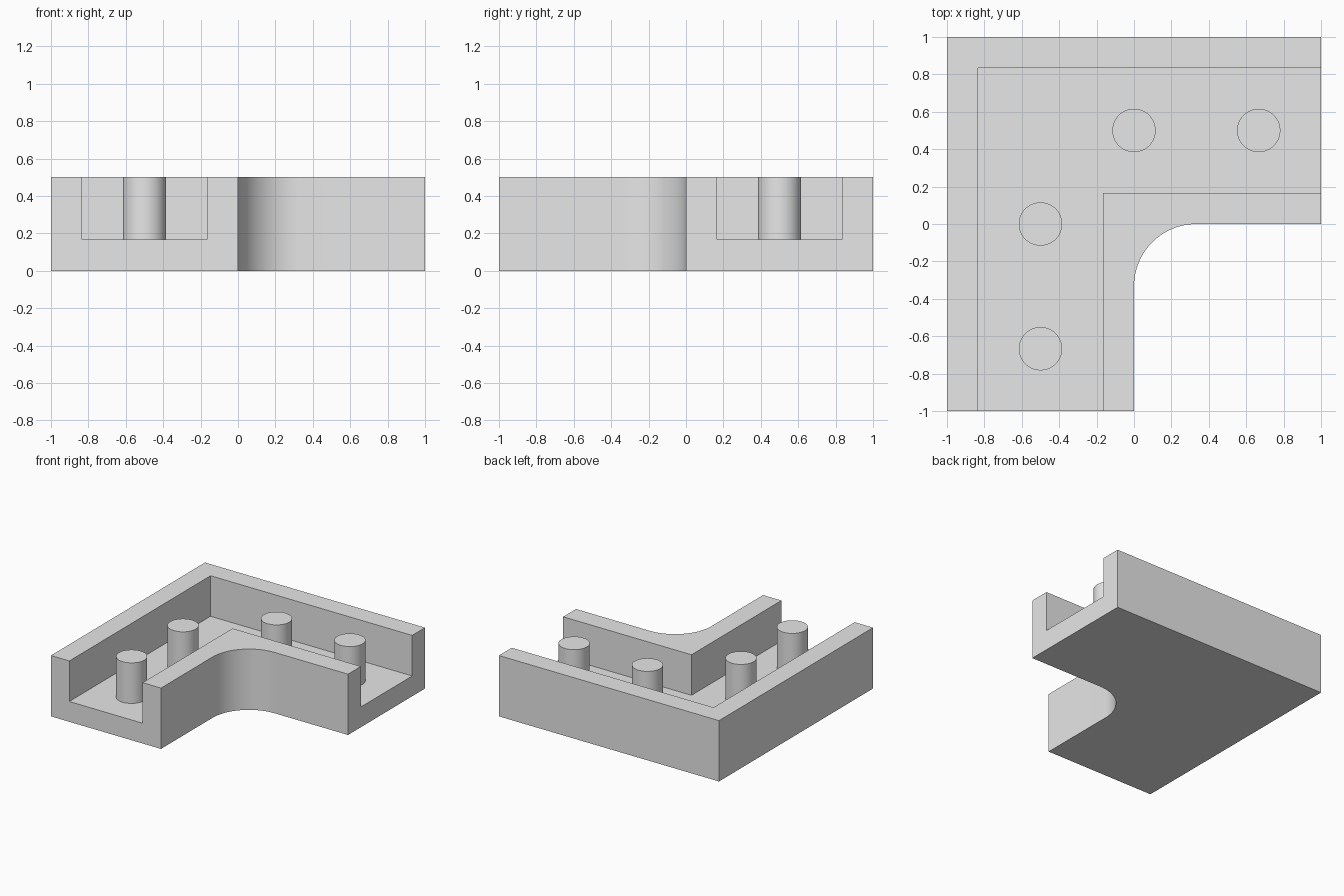
import bpy
import bmesh
from math import cos, sin, pi, radians

cube = bpy.data.objects.get("Cube")
if cube:
    bpy.data.objects.remove(cube, do_unlink=True)

HEIGHT = 0.5
WALL = 1 / 6        # wall and floor thickness
FILLET = 1 / 3      # radius of the inside corner
STUD_RADIUS = 0.116

grey = bpy.data.materials.new("light_grey")
grey.use_nodes = True
grey.diffuse_color = (0.8, 0.8, 0.8, 1)
grey.node_tree.nodes["Principled BSDF"].inputs["Base Color"].default_value = (0.8, 0.8, 0.8, 1)


def prism(name, outline, bottom, top):
    """Extrude a counter-clockwise outline upward into a solid."""
    bm = bmesh.new()
    face = bm.faces.new([bm.verts.new((x, y, bottom)) for x, y in outline])
    result = bmesh.ops.extrude_face_region(bm, geom=[face], use_keep_orig=True)
    raised = [v for v in result["geom"] if isinstance(v, bmesh.types.BMVert)]
    bmesh.ops.translate(bm, verts=raised, vec=(0, 0, top - bottom))
    bmesh.ops.recalc_face_normals(bm, faces=bm.faces)
    mesh = bpy.data.meshes.new(name)
    bm.to_mesh(mesh)
    bm.free()
    mesh.materials.append(grey)
    obj = bpy.data.objects.new(name, mesh)
    bpy.context.collection.objects.link(obj)
    return obj


def activate(obj):
    bpy.ops.object.select_all(action='DESELECT')
    obj.select_set(True)
    bpy.context.view_layer.objects.active = obj


def arc(cx, cy, radius, start, end, steps):
    angles = [start + (end - start) * i / steps for i in range(steps + 1)]
    return [(cx + radius * cos(a), cy + radius * sin(a)) for a in angles]


# L-shaped body with a filleted inside corner
inside_corner = arc(FILLET, -FILLET, FILLET, pi / 2, pi, 24)
body = prism("corner_channel",
             [(-1, -1), (0, -1)] + inside_corner[::-1] + [(1, 0), (1, 1), (-1, 1)],
             0, HEIGHT)

# Channel open at the top and at both ends
far, near, past = 1 - WALL, WALL, 1.2
cutter = prism("channel_cutter",
               [(-far, -past), (-near, -past), (-near, near),
                (past, near), (past, far), (-far, far)],
               WALL, HEIGHT + 0.2)
cutter.hide_render = True
cut = body.modifiers.new("channel", 'BOOLEAN')
cut.operation = 'DIFFERENCE'
cut.solver = 'EXACT'
cut.object = cutter
activate(body)
bpy.ops.object.modifier_apply(modifier=cut.name)
bpy.data.objects.remove(cutter, do_unlink=True)

# Round studs standing on the channel floor, two along each arm
studs = []
for arm, places in (("back", [(0, 0.5), (2 / 3, 0.5)]),
                    ("side", [(-0.5, 0), (-0.5, -2 / 3)])):
    for place, (x, y) in zip(("inner", "outer"), places):
        circle = arc(x, y, STUD_RADIUS, 0, 2 * pi, 48)[:-1]
        studs.append(prism(f"{arm}_{place}_stud", circle, WALL, HEIGHT))

for obj in [body] + studs:
    activate(obj)
    bpy.ops.object.shade_smooth_by_angle(angle=radians(30))
